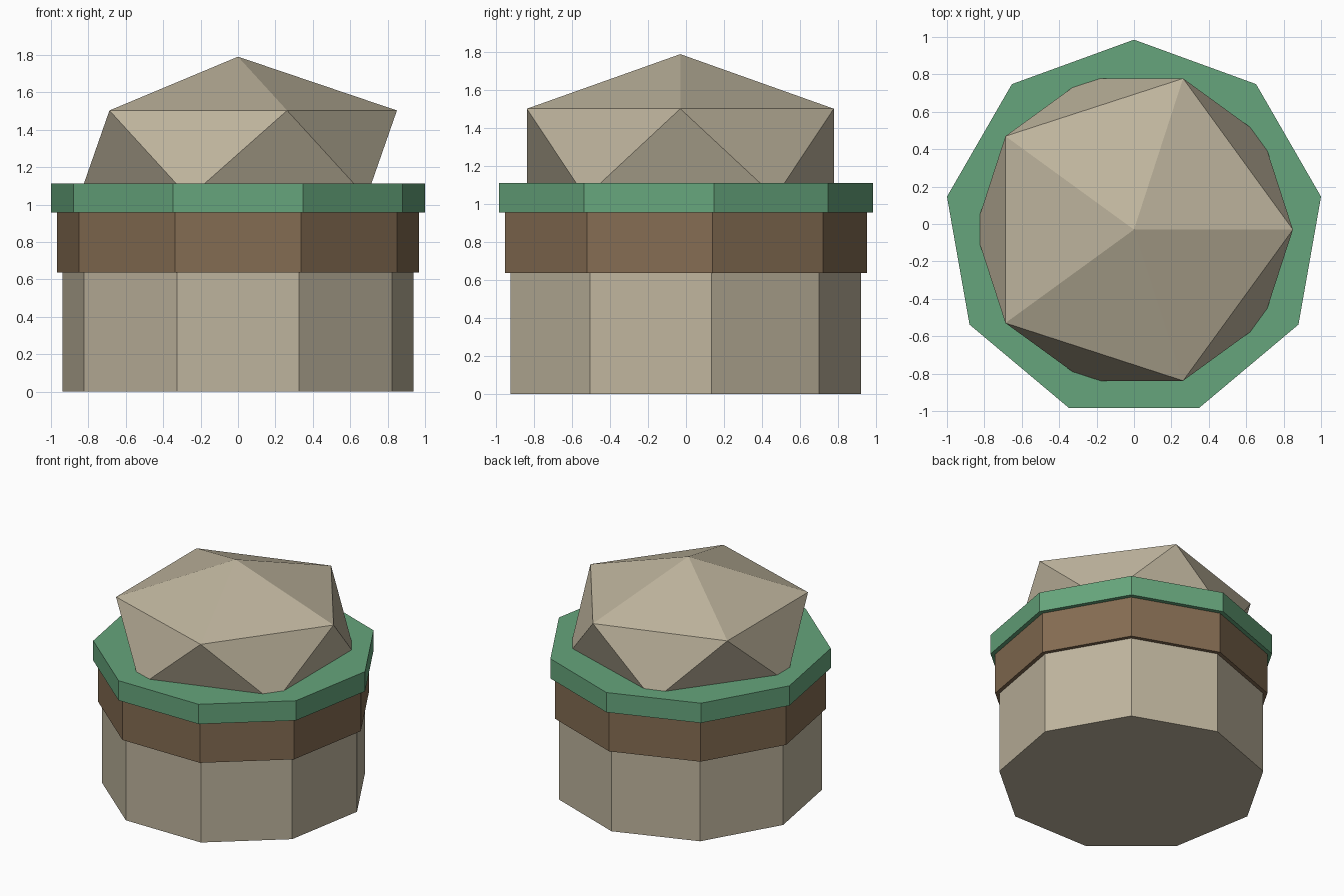
import bpy, math

if "Cube" in bpy.data.objects:
    bpy.data.objects.remove(bpy.data.objects["Cube"])

CY = -0.03  # the nine-sided plan is slightly off its bounding centre


def material(name, rgb):
    def lin(c):
        c /= 255
        return c / 12.92 if c <= 0.04045 else ((c + 0.055) / 1.055) ** 2.4
    m = bpy.data.materials.new(name)
    m.diffuse_color = (*[lin(c) for c in rgb], 1)
    m.use_nodes = True
    m.node_tree.nodes["Principled BSDF"].inputs["Base Color"].default_value = m.diffuse_color
    return m


stone = material("beige stone", (190, 180, 157))
brown = material("brown", (132, 108, 82))
green = material("green", (102, 165, 124))


def finish(name, mat):
    ob = bpy.context.object
    ob.name = name
    ob.data.materials.append(mat)
    return ob


def nonagon(name, radius, z0, z1, mat):
    # first cylinder vertex points to +y
    bpy.ops.mesh.primitive_cylinder_add(
        vertices=9, radius=radius, depth=z1 - z0,
        location=(0, CY, (z0 + z1) / 2))
    return finish(name, mat)


# stacked drums, each a little wider than the one below
nonagon("base_drum", 0.952, 0, 0.638, stone)
nonagon("middle_band", 0.982, 0.638, 0.957, brown)
nonagon("rim", 1.0154, 0.957, 1.112, green)

# flattened faceted boulder sunk into the rim
bpy.ops.mesh.primitive_ico_sphere_add(
    subdivisions=1, radius=1, location=(0, CY, 1.271))
boulder = finish("boulder", stone)
boulder.scale = (0.95, 0.95, 0.52)
